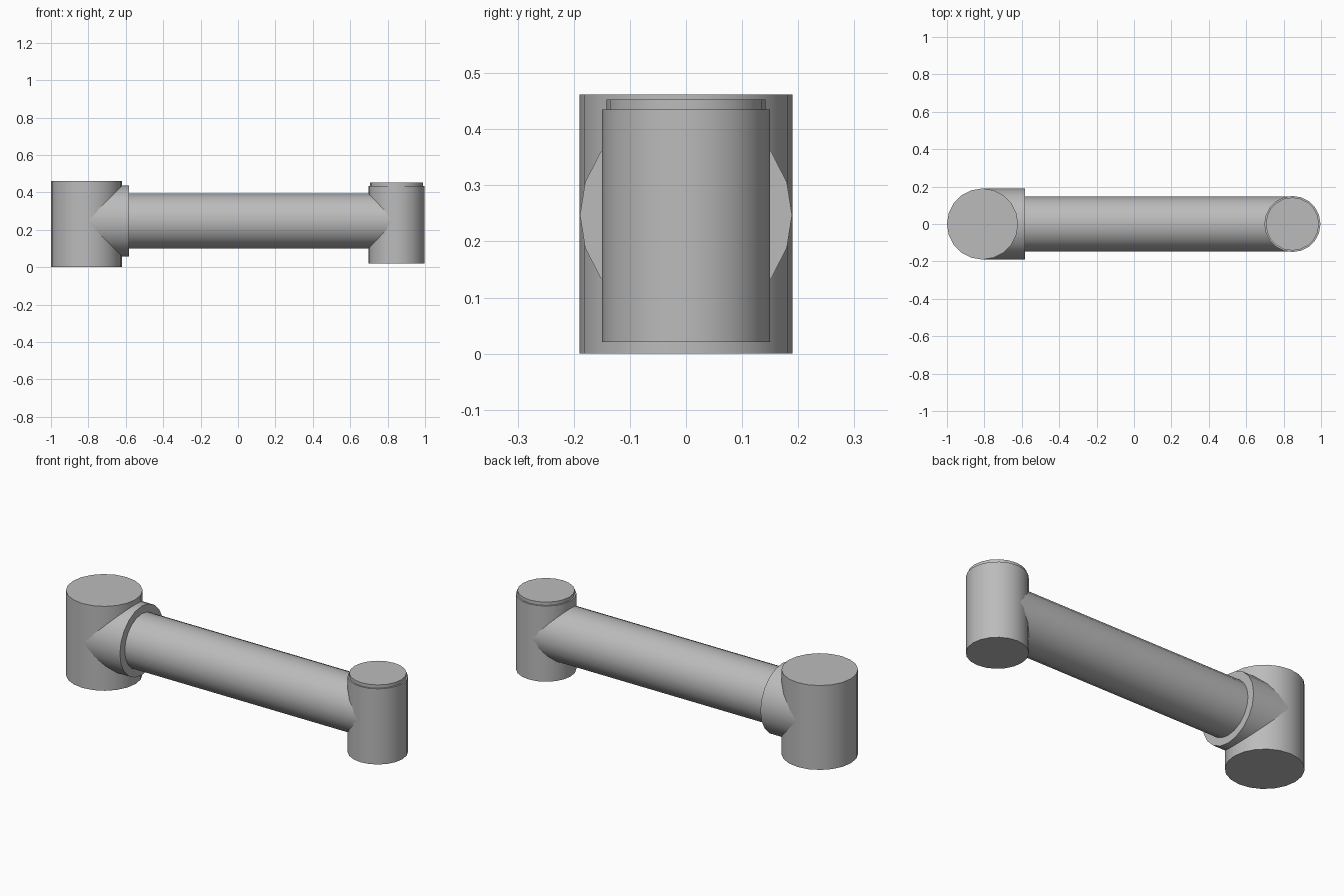
import bpy
import math

cube = bpy.data.objects.get("Cube")
if cube:
    bpy.data.objects.remove(cube, do_unlink=True)

grey = bpy.data.materials.new("plain grey")
grey.use_nodes = True
colour = (0.5, 0.5, 0.5, 1)
grey.diffuse_color = colour
grey.node_tree.nodes["Principled BSDF"].inputs["Base Color"].default_value = colour

SIDES = 20
AXIS_Z = 0.247
BIG_X, SMALL_X = -0.81, 0.847


def cylinder(name, radius, length, location, along_x=False):
    turn = (0, math.pi / 2, 0) if along_x else (0, 0, 0)
    bpy.ops.mesh.primitive_cylinder_add(
        vertices=SIDES, radius=radius, depth=length, location=location, rotation=turn)
    obj = bpy.context.object
    obj.name = name
    obj.data.materials.append(grey)
    bpy.ops.object.shade_smooth_by_angle(angle=math.radians(30))
    return obj


def upright(name, radius, x, bottom, top):
    return cylinder(name, radius, top - bottom, (x, 0, (bottom + top) / 2))


def level(name, radius, start, end):
    return cylinder(name, radius, end - start, ((start + end) / 2, 0, AXIS_Z), True)


# Large joint with its side socket
upright("large_joint", 0.19, BIG_X, 0, 0.462)
level("arm_socket", 0.189, BIG_X, -0.583)

# Connecting arm
level("arm_tube", 0.147, BIG_X, SMALL_X)

# Small joint with its stepped cap
upright("small_joint", 0.15, SMALL_X, 0.021, 0.435)
upright("small_joint_cap", 0.142, SMALL_X, 0.43, 0.453)
